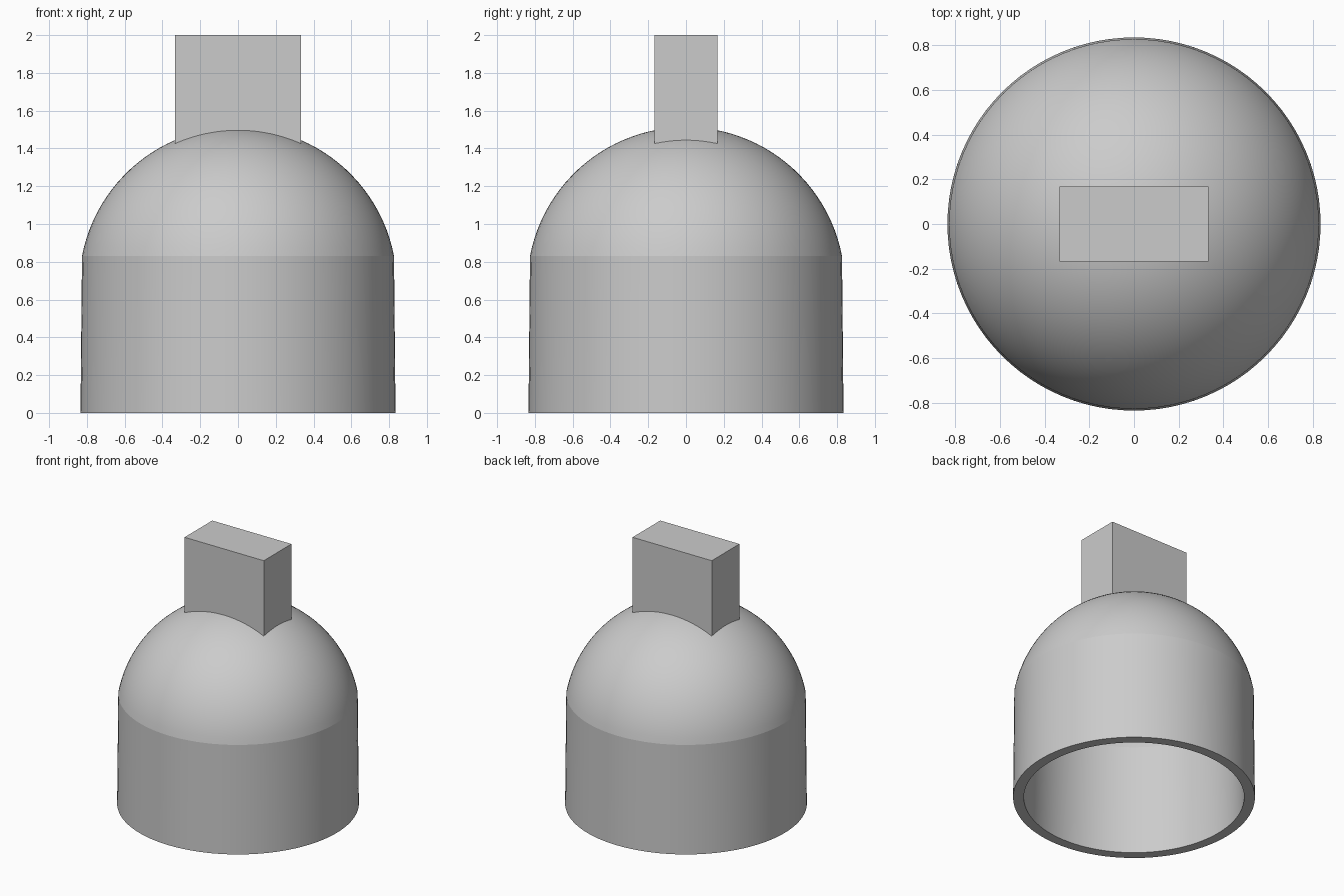
import bpy, bmesh, math

cube = bpy.data.objects.get("Cube")
if cube:
    bpy.data.objects.remove(cube, do_unlink=True)

grey = bpy.data.materials.new("light grey")
grey.use_nodes = True
colour = (0.6, 0.6, 0.6, 1)
grey.diffuse_color = colour
grey.node_tree.nodes["Principled BSDF"].inputs["Base Color"].default_value = colour

SEGMENTS = 96
SHOULDER = 0.83


def make_object(name, bm):
    bmesh.ops.recalc_face_normals(bm, faces=bm.faces)
    mesh = bpy.data.meshes.new(name)
    bm.to_mesh(mesh)
    bm.free()
    mesh.materials.append(grey)
    obj = bpy.data.objects.new(name, mesh)
    bpy.context.collection.objects.link(obj)
    return obj


def dome_arc(radius, centre, steps=24):
    """Profile points from the shoulder up to the crown."""
    start = math.asin((SHOULDER - centre) / radius)
    angles = [start + (math.pi / 2 - start) * i / steps for i in range(steps + 1)]
    return [(radius * math.cos(a), centre + radius * math.sin(a)) for a in angles]


# Hollow domed shell: outer wall and dome, then inner dome and wall, closed by the rim
outer = [(0.834, 0)] + dome_arc(0.841, 0.672)
inner = [(0.76, 0)] + dome_arc(0.765, 0.655)
bm = bmesh.new()
for profile in (outer, inner):
    verts = [bm.verts.new((r, 0, z)) for r, z in profile]
    for a, b in zip(verts, verts[1:]):
        bm.edges.new((a, b))
    if profile is outer:
        rim_start = verts[0]
    else:
        bm.edges.new((rim_start, verts[0]))
bmesh.ops.spin(bm, geom=bm.verts[:] + bm.edges[:], cent=(0, 0, 0), axis=(0, 0, 1),
               angle=2 * math.pi, steps=SEGMENTS, use_duplicate=False)
bmesh.ops.remove_doubles(bm, verts=bm.verts, dist=0.0005)
shell = make_object("domed_shell", bm)
bpy.ops.object.select_all(action="DESELECT")
shell.select_set(True)
bpy.context.view_layer.objects.active = shell
bpy.ops.object.shade_smooth_by_angle(angle=math.radians(8))

# Upright rectangular tab sunk into the crown
bm = bmesh.new()
bmesh.ops.create_cube(bm, size=1)
base, top = 1.42, 2.0
bmesh.ops.scale(bm, vec=(0.667, 0.333, top - base), verts=bm.verts)
bmesh.ops.translate(bm, vec=(0, 0, (top + base) / 2), verts=bm.verts)
make_object("top_tab", bm)
